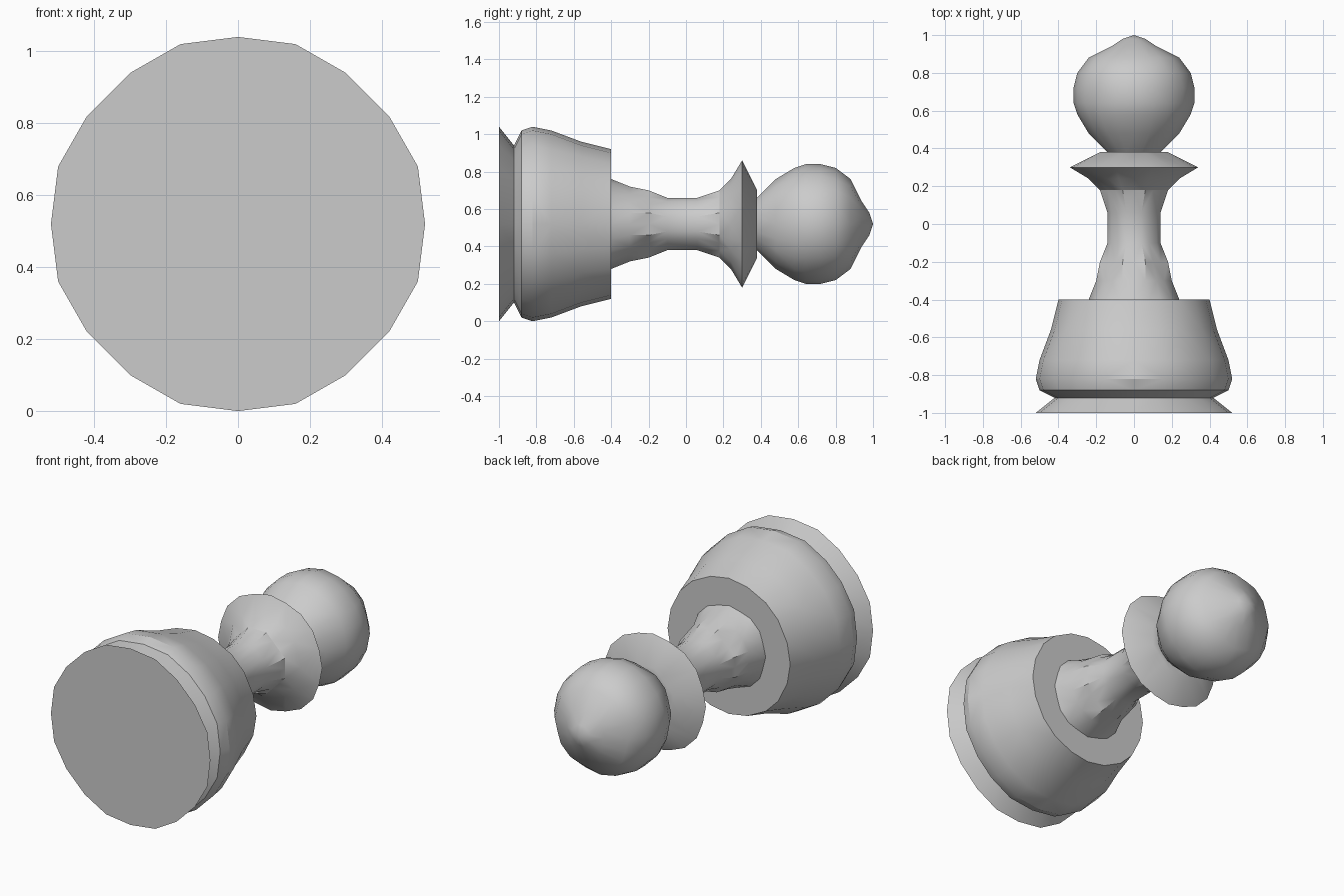
import bpy, bmesh, math

if "Cube" in bpy.data.objects:
    bpy.data.objects.remove(bpy.data.objects["Cube"])

SIDES = 20
AXIS_Z = 0.52      # height of the axis the piece lies along
GRID = 0.02        # coarse rounding gives the slightly uneven facets

grey = bpy.data.materials.new("light grey")
grey.use_nodes = True
COLOUR = (0.6, 0.6, 0.6, 1.0)
grey.diffuse_color = COLOUR
grey.node_tree.nodes["Principled BSDF"].inputs["Base Color"].default_value = COLOUR


def snap(v):
    return round(v / GRID) * GRID


def lathe(name, profile):
    """Turn (y, radius) points around the lying axis."""
    bm = bmesh.new()
    rings = []
    for y, r in profile:
        if r == 0:
            rings.append([bm.verts.new((0, y, AXIS_Z))] * SIDES)
            continue
        ring = []
        for i in range(SIDES):
            a = 2 * math.pi * i / SIDES
            ring.append(bm.verts.new((snap(r * math.sin(a)), y,
                                      AXIS_Z + snap(r * math.cos(a)))))
        rings.append(ring)
    for lower, upper in zip(rings, rings[1:]):
        for i in range(SIDES):
            j = (i + 1) % SIDES
            corners = [lower[i], lower[j], upper[j], upper[i]]
            bm.faces.new(list(dict.fromkeys(corners)))
    bmesh.ops.remove_doubles(bm, verts=bm.verts, dist=0.001)
    bmesh.ops.triangulate(bm, faces=bm.faces)
    bmesh.ops.recalc_face_normals(bm, faces=bm.faces)
    # open parts: make sure the normals point away from the axis
    if sum(f.normal.x * f.calc_center_median().x for f in bm.faces) < 0:
        bmesh.ops.reverse_faces(bm, faces=bm.faces)
    mesh = bpy.data.meshes.new(name)
    bm.to_mesh(mesh)
    bm.free()
    mesh.materials.append(grey)
    obj = bpy.data.objects.new(name, mesh)
    bpy.context.collection.objects.link(obj)
    bpy.ops.object.select_all(action='DESELECT')
    obj.select_set(True)
    bpy.context.view_layer.objects.active = obj
    bpy.ops.object.shade_smooth_by_angle(angle=math.radians(28))
    return obj


# Foot with groove, wide body and flat shoulder
lathe("base", [(-1, 0), (-1, .52), (-.92, .42), (-.88, .50), (-.82, .52),
               (-.72, .50), (-.56, .44), (-.40, .40), (-.40, .24)])

# Waisted stem
lathe("neck", [(-.40, .24), (-.30, .20), (-.20, .18), (-.10, .14),
               (.06, .14), (.18, .18)])

# Sharp-edged ring under the head
lathe("collar", [(.18, .18), (.24, .24), (.30, .34), (.38, .18), (.38, .14)])

# Ball with a small pointed tip
lathe("head", [(.38, .14), (.48, .24), (.58, .30), (.64, .32), (.72, .32),
               (.80, .30), (.88, .24), (.94, .12), (.98, .06), (1, 0)])
